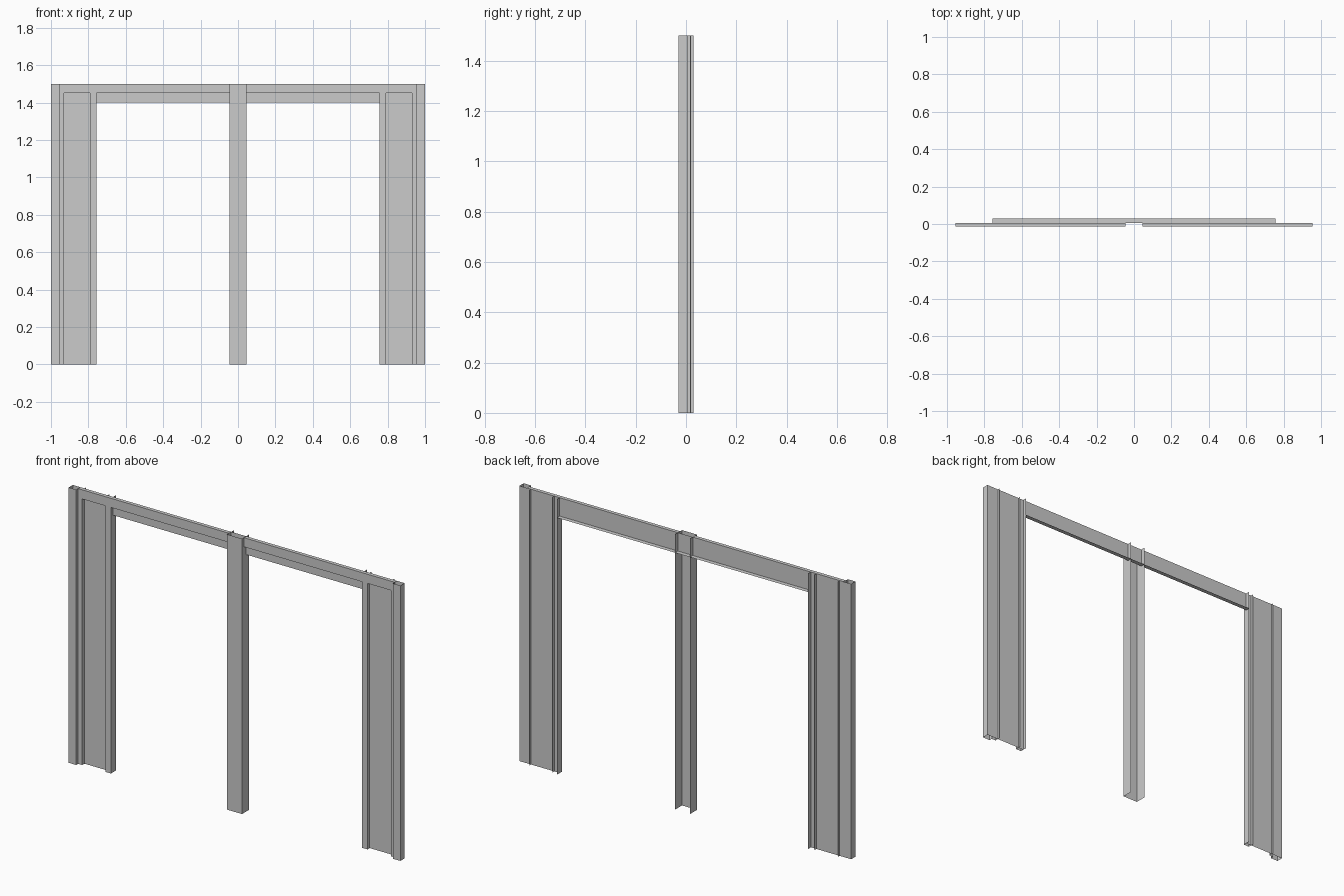
import bpy

if "Cube" in bpy.data.objects:
    bpy.data.objects.remove(bpy.data.objects["Cube"])

H = 1.5          # overall height
PLANE = 0.006    # depth of the thin wall sheet
FACE = -0.013    # depth of the casing face


def sheet(name, profile, sweep, start, end):
    """Sweep an open (a, b) profile: 'z' takes (x, y), 'x' takes (y, z)."""
    def place(p, t):
        return (p[0], p[1], t) if sweep == 'z' else (t, p[0], p[1])
    n = len(profile)
    verts = [place(p, t) for t in (start, end) for p in profile]
    faces = [(i, i + 1, n + i + 1, n + i) for i in range(n - 1)]
    mesh = bpy.data.meshes.new(name)
    mesh.from_pydata(verts, [], faces)
    obj = bpy.data.objects.new(name, mesh)
    bpy.context.collection.objects.link(obj)
    return obj


for side, s in (("left", 1), ("right", -1)):
    def jamb(part, pts):
        order = pts if s == 1 else pts[::-1]
        return sheet(f"{side}_{part}", [(s * x, y) for x, y in order], 'z', 0, H)

    # Flat sheet behind the jamb
    jamb("jamb_panel", [(-1, PLANE), (-0.757, PLANE)])
    # Raised outer edge stepping down to a casing strip with a back flange
    jamb("outer_casing", [(-1, PLANE), (-1, -0.03), (-0.955, -0.03),
                          (-0.955, FACE), (-0.93, FACE), (-0.93, 0.018)])
    # Inner channel beside the opening
    jamb("inner_channel", [(-0.79, 0.02), (-0.79, FACE),
                           (-0.757, FACE), (-0.757, 0.03)])

    # Header casing: top ledge, front band and its return
    a, b = sorted((-0.955 * s, -0.045 * s))
    sheet(f"{side}_header_casing", [(PLANE, H), (FACE - 0.001, H),
          (FACE - 0.001, 1.45), (PLANE, 1.45)], 'x', a, b)

# Header back sheet with the soffit lip
sheet("header_panel", [(PLANE, H), (PLANE, 1.4), (0.03, 1.4)], 'x', -0.757, 0.757)

# Central post, a channel open to the back
sheet("centre_post", [(-0.045, 0.03), (-0.045, -0.03),
                      (0.045, -0.03), (0.045, 0.03)], 'z', 0, H)
